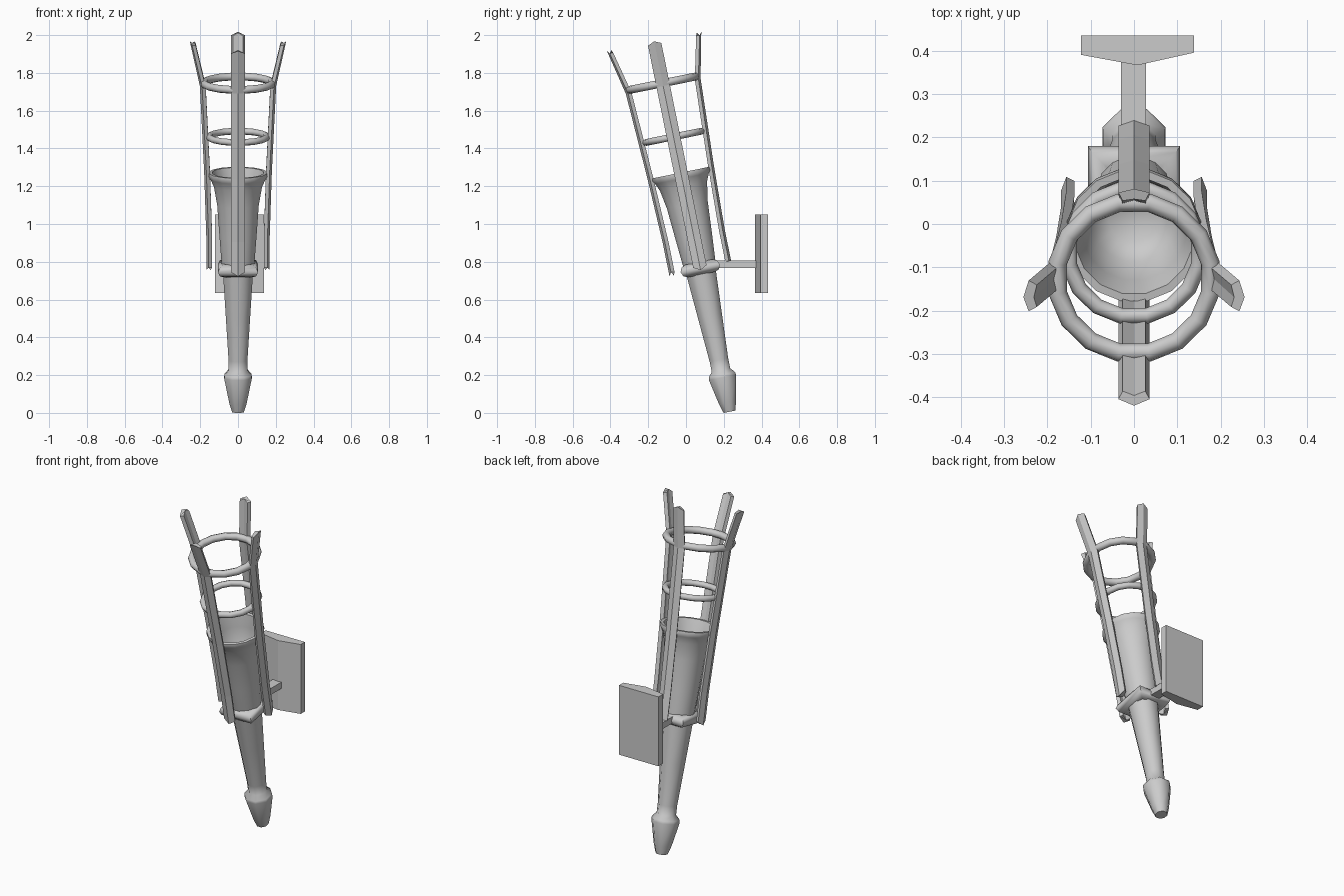
import bpy, bmesh
from math import sin, cos, pi, radians
from mathutils import Matrix, Vector

if "Cube" in bpy.data.objects:
    bpy.data.objects.remove(bpy.data.objects["Cube"])

# Leaning axis of the torch: local z runs from the tip to the flame basket
TILT = Matrix.Translation((0, 0.23, 0.006)) @ Matrix.Rotation(radians(11.5), 4, 'X')


def make(name, verts, faces, matrix=Matrix(), smooth=None):
    me = bpy.data.meshes.new(name)
    me.from_pydata(verts, [], faces)
    bm = bmesh.new()
    bm.from_mesh(me)
    bmesh.ops.recalc_face_normals(bm, faces=bm.faces)
    bm.to_mesh(me)
    bm.free()
    ob = bpy.data.objects.new(name, me)
    bpy.context.collection.objects.link(ob)
    ob.matrix_world = matrix
    if smooth:
        bpy.ops.object.select_all(action='DESELECT')
        ob.select_set(True)
        bpy.context.view_layer.objects.active = ob
        bpy.ops.object.shade_smooth_by_angle(angle=radians(smooth))
    return ob


def skin(rows, caps=True, loop=False):
    """Faces joining equal-sized rings of vertices."""
    n = len(rows[0])
    m = len(rows)
    faces = [(i * n + j, i * n + (j + 1) % n,
              (i + 1) % m * n + (j + 1) % n, (i + 1) % m * n + j)
             for i in range(m if loop else m - 1) for j in range(n)]
    if caps and not loop:
        faces += [tuple(range(n)), tuple(range((m - 1) * n, m * n))]
    return [v for r in rows for v in r], faces


def lathe(name, profile, sides):
    rows = [[(r * cos(2 * pi * (j + .5) / sides), r * sin(2 * pi * (j + .5) / sides), z)
             for j in range(sides)] for r, z in profile]
    return make(name, *skin(rows), TILT, 50)


def ring(name, z, major, minor, sides, tube=8):
    rows = []
    for i in range(sides):
        a = 2 * pi * (i + .5) / sides
        k = 1 / cos(pi / sides)
        rows.append([(cos(a) * (major + minor * cos(b)) * k, sin(a) * (major + minor * cos(b)) * k,
                      z + minor * sin(b)) for b in (2 * pi * j / tube for j in range(tube))])
    return make(name, *skin(rows, loop=True), TILT, 50)


# Handle with pointed tip
lathe("handle", [(.034, 0), (.05, .05), (.079, .185), (.077, .2), (.054, .225), (.054, .28),
                 (.07, .52), (.088, .79)], 8)

# Open cup
lathe("cup", [(.086, .77), (.1, .95), (.112, 1.12), (.13, 1.22), (.148, 1.26), (.158, 1.275),
              (.156, 1.292), (.138, 1.292), (.12, 1.22), (.1, 1.1), (.06, 1.06)], 16)

# Square collar and basket hoops
ring("collar", .775, .072, .034, 4)
ring("lower_hoop", 1.485, .149, .018, 16)
ring("upper_hoop", 1.775, .176, .021, 16)

# Four ridged staves: (distance from axis, height)
path = [(.152, .785), (.152, .95), (.163, 1.29), (.186, 1.76), (.239, 1.985)]
section = [(-.015, -.026), (-.008, 0), (-.015, .026), (.004, .036), (.016, 0), (.004, -.036)]
rows = []
for i, (r, z) in enumerate(path):
    point = {0: -.02, len(path) - 1: .016}.get(i, 0)
    rows.append([(r + dr, w, z + point * (w == 0)) for dr, w in section])
for k, side in enumerate(("right", "back", "left", "front")):
    make(side + "_stave", *skin(rows), TILT @ Matrix.Rotation(k * pi / 2, 4, 'Z'))


def prism(name, outline, z0, z1):
    make(name, *skin([[(x, y, z) for x, y in outline] for z in (z0, z1)]))


# Wall plate and its arm
prism("wall_plate", [(-.122, .435), (.138, .435), (.138, .395), (.008, .366), (-.122, .39)], .636, 1.05)
prism("wall_arm", [(-.03, .1), (.028, .1), (.028, .38), (-.03, .38)], .768, .806)
